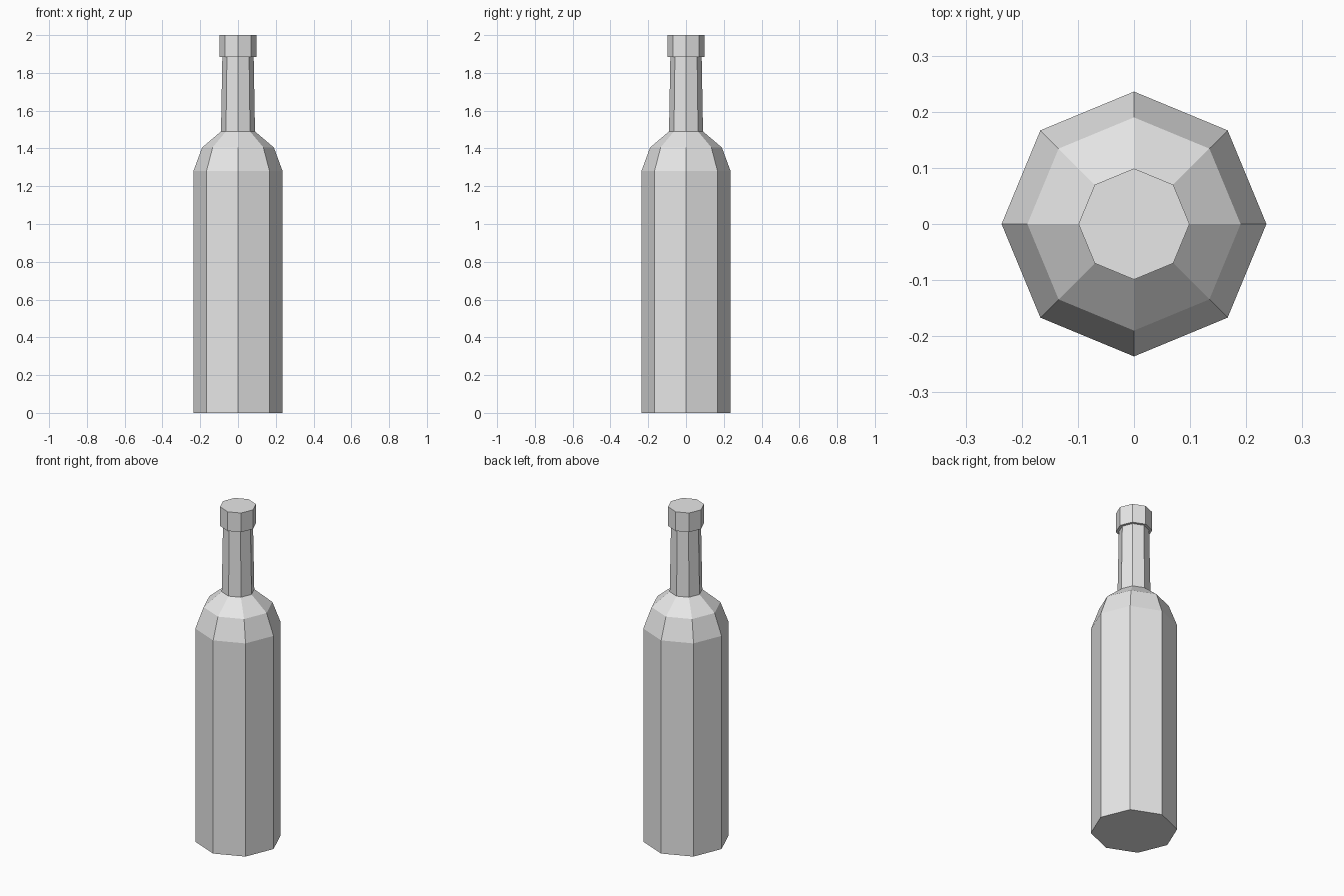
import bpy
import bmesh
from math import cos, sin, tau

SIDES = 8

cube = bpy.data.objects.get("Cube")
if cube:
    bpy.data.objects.remove(cube, do_unlink=True)

grey = bpy.data.materials.new("light_grey")
grey.use_nodes = True
colour = (0.8, 0.8, 0.8, 1)
grey.diffuse_color = colour
grey.node_tree.nodes["Principled BSDF"].inputs["Base Color"].default_value = colour


def lathe(name, profile):
    """Closed, flat-faced solid turned from (radius, height) points."""
    bm = bmesh.new()
    rings = [[bm.verts.new((r * cos(tau * i / SIDES), r * sin(tau * i / SIDES), z))
              for i in range(SIDES)] for r, z in profile]
    for low, high in zip(rings, rings[1:]):
        for i in range(SIDES):
            j = (i + 1) % SIDES
            bm.faces.new((low[i], low[j], high[j], high[i]))
    bm.faces.new(rings[0][::-1])
    bm.faces.new(rings[-1])
    mesh = bpy.data.meshes.new(name)
    bm.to_mesh(mesh)
    bm.free()
    mesh.materials.append(grey)
    obj = bpy.data.objects.new(name, mesh)
    bpy.context.collection.objects.link(obj)
    return obj


# Body, sloped shoulders and tapering neck in one turned shape, wider lip on top
lathe("bottle", [(0.236, 0), (0.236, 1.28), (0.19, 1.405),
                 (0.09, 1.49), (0.083, 1.885)])
lathe("lip", [(0.099, 1.885), (0.099, 2)])
